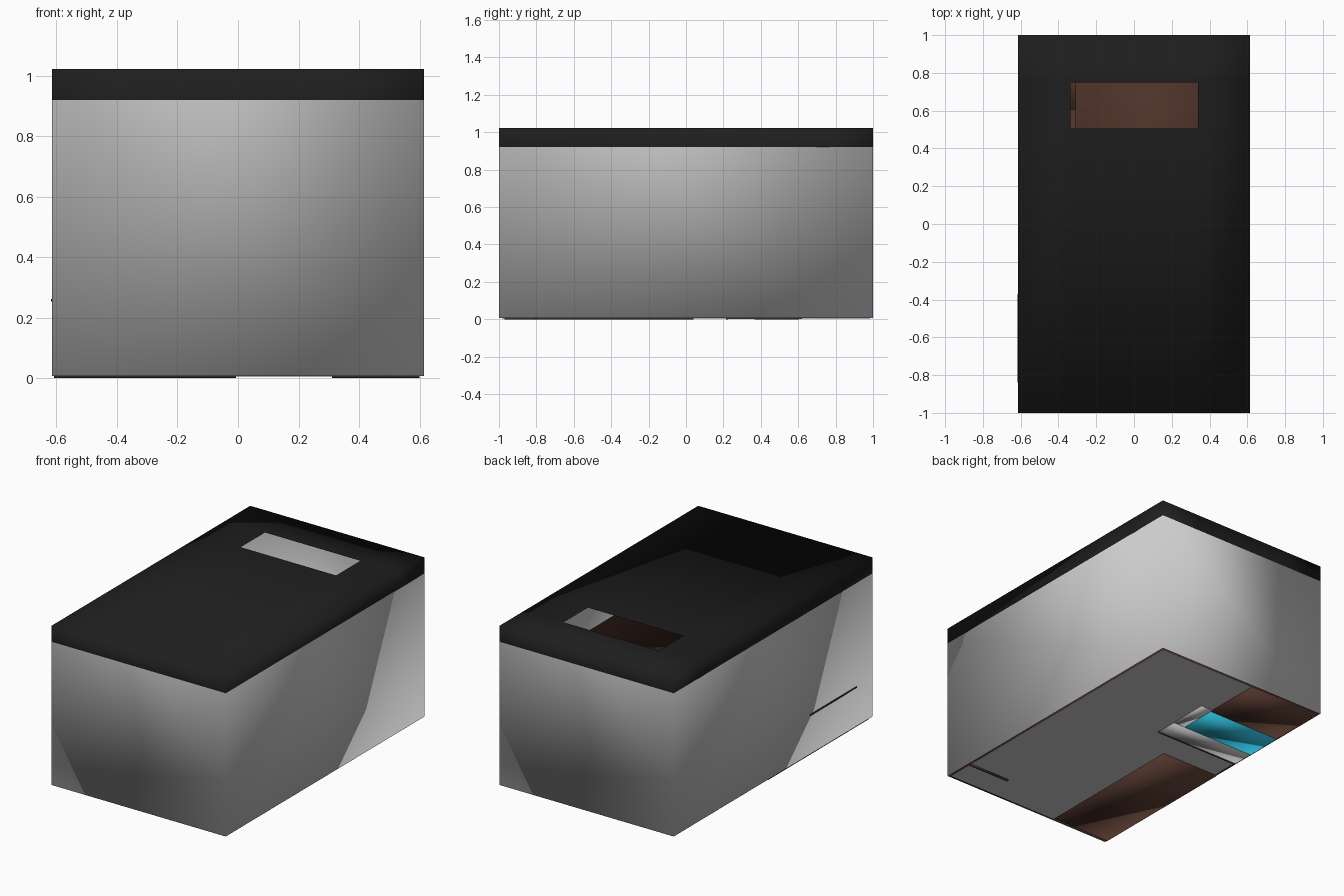
import bpy, bmesh

if "Cube" in bpy.data.objects:
    bpy.data.objects.remove(bpy.data.objects["Cube"])

X, Y = 0.614, 1.0      # half width and half depth of the cabin
WALL_TOP, TOP = 0.92, 1.022


def material(name, rgb):
    m = bpy.data.materials.new(name)
    m.diffuse_color = (*rgb, 1)
    m.use_nodes = True
    m.node_tree.nodes["Principled BSDF"].inputs["Base Color"].default_value = m.diffuse_color
    return m


BLACK = material("roof_black", (0.013, 0.013, 0.013))
BROWN = material("dark_wood", (0.075, 0.032, 0.022))
WARM = material("warm_wood", (0.11, 0.048, 0.033))
CYAN = material("cyan", (0.03, 0.6, 0.85))


def finish(name, bm, mat=None, smooth=True):
    bmesh.ops.recalc_face_normals(bm, faces=bm.faces)
    for f in bm.faces:
        f.smooth = smooth
    me = bpy.data.meshes.new(name)
    bm.to_mesh(me)
    bm.free()
    ob = bpy.data.objects.new(name, me)
    bpy.context.collection.objects.link(ob)
    if mat:
        me.materials.append(mat)
    return ob


def box(name, x, y, z, mat=None, smooth=True, open_top=False):
    """Box from (min, max) ranges on each axis."""
    bm = bmesh.new()
    bmesh.ops.create_cube(bm, size=1)
    if open_top:
        top = [f for f in bm.faces if f.normal.z > 0.5]
        bmesh.ops.delete(bm, geom=top, context='FACES')
    for v in bm.verts:
        for i, r in enumerate((x, y, z)):
            v.co[i] = (r[0] + r[1]) / 2 + v.co[i] * (r[1] - r[0])
    return finish(name, bm, mat, smooth)


# Outer walls: one softly shaded shell, open under the roof
box("walls", (-X, X), (-Y, Y), (0.008, WALL_TOP), open_top=True)

# Roof cap: thin top with a skylight opening, and a hanging band around it
bm = bmesh.new()
xs, ys = (-X, -0.335, 0.338, X), (-Y, 0.505, 0.75, Y)
grid = [[bm.verts.new((x, y, TOP)) for y in ys] for x in xs]
for i in range(3):
    for j in range(3):
        if (i, j) != (1, 1):
            bm.faces.new((grid[i][j], grid[i + 1][j],
                          grid[i + 1][j + 1], grid[i][j + 1]))
rim = [e for e in bm.edges if e.is_boundary and
       all(abs(v.co.x) > X - 0.01 or abs(v.co.y) > Y - 0.01 for v in e.verts)]
ext = bmesh.ops.extrude_edge_only(bm, edges=rim)
for v in ext["geom"]:
    if isinstance(v, bmesh.types.BMVert):
        v.co.z = WALL_TOP
finish("roof", bm, BLACK)

# Floor boards with a slightly inset base plate
box("floor", (-X + 0.001, X - 0.001), (-Y + 0.001, Y - 0.001), (0.007, 0.02), BROWN)
box("base_plate", (-X + 0.015, X - 0.015), (-Y + 0.015, Y - 0.015), (0.005, 0.01), smooth=False)

# Loft platform under the skylight
box("loft", (-0.31, X - 0.004), (-0.2, Y - 0.004), (0.61, 0.65), BROWN)

# Bed along the left wall, its blanket edge just touching through the wall
box("bed_base", (-0.608, -0.2), (-0.97, 0.04), (0.0, 0.18), WARM)
box("mattress", (-0.6, -0.21), (-0.96, 0.03), (0.18, 0.25))
box("blanket_edge", (-0.618, -0.42), (-0.84, -0.37), (0.254, 0.262), BLACK)

# Wardrobe, tub and side panel that rest on the ground plane
box("wardrobe", (-0.603, -0.09), (0.605, 0.985), (0.003, 0.5), WARM)
box("tub_water", (-0.603, -0.09), (0.365, 0.605), (0.0, 0.16), CYAN)
box("tub_lid", (-0.604, -0.007), (0.215, 0.61), (0.2, 0.22), BROWN)
box("tub_front", (-0.603, -0.007), (0.215, 0.225), (0.0, 0.2), BROWN)
box("tub_base", (-0.603, -0.01), (0.225, 0.365), (0.001, 0.2))
box("tub_end", (-0.088, -0.007), (0.365, 0.62), (0.001, 0.2))
box("side_panel", (0.31, 0.6), (-0.81, -0.795), (0.0, 0.35), BROWN)
